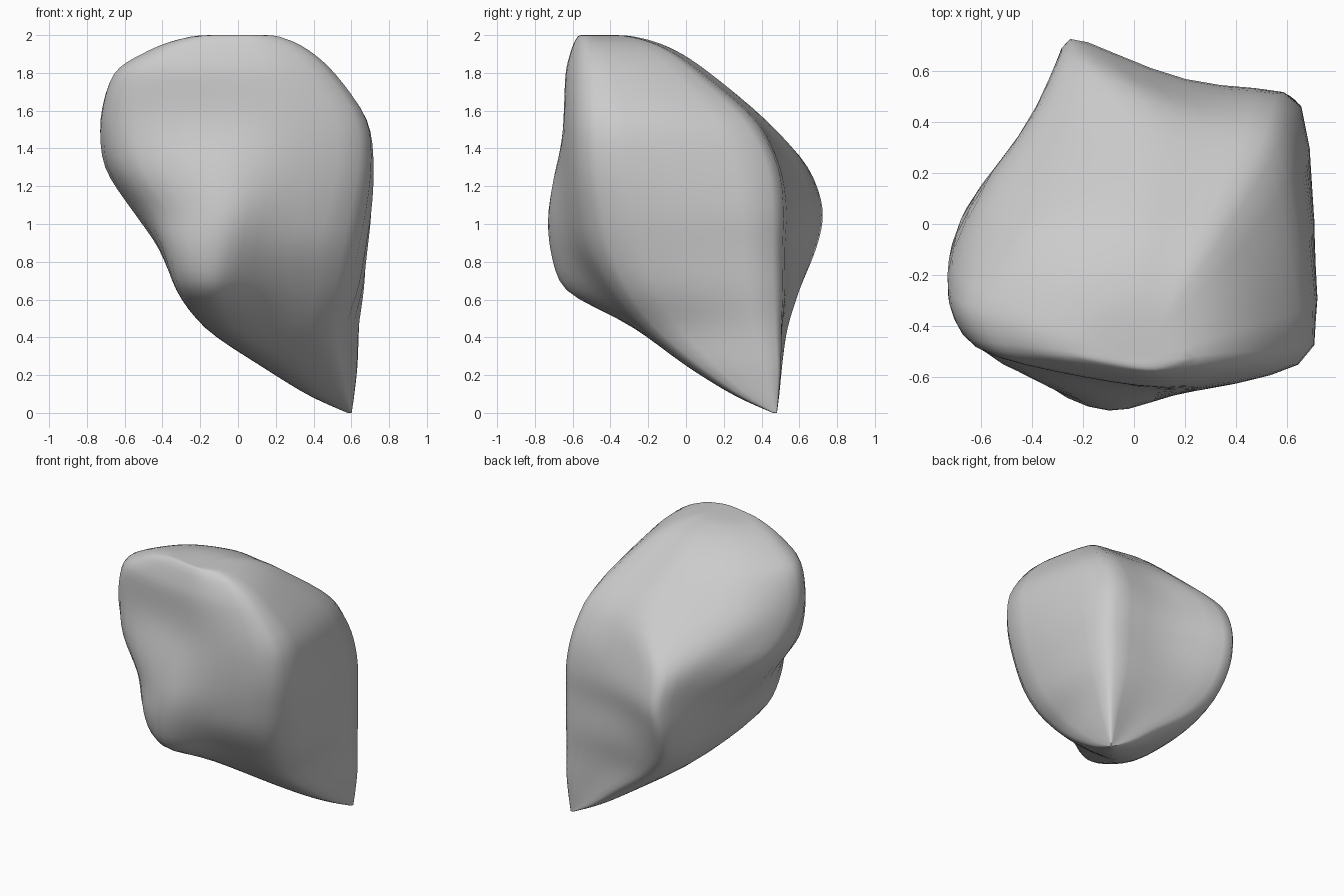
import bpy, bmesh
from mathutils import Vector

if "Cube" in bpy.data.objects:
    bpy.data.objects.remove(bpy.data.objects["Cube"])

# Horizontal outlines of the boulder: height, then eight (x, y) points running
# back-right corner, back ridge, left, front bump, front, front-right corner
RINGS = [
    (0.25, [(.645, .51), (.22, .51), (.13, .38), (.12, .20), (.15, .08), (.24, .01), (.38, .00), (.56, .05)]),
    (0.45, [(.66, .51), (-.06, .54), (-.16, .33), (-.18, .05), (-.16, -.15), (-.06, -.27), (.20, -.26), (.53, -.20)]),
    (0.65, [(.67, .51), (-.22, .61), (-.30, .40), (-.32, .00), (-.32, -.53), (-.13, -.66), (.16, -.46), (.61, -.35)]),
    (0.87, [(.67, .51), (-.27, .71), (-.36, .41), (-.42, .00), (-.38, -.60), (-.11, -.73), (.16, -.60), (.66, -.45)]),
    (1.07, [(.67, .51), (-.26, .75), (-.38, .42), (-.57, .00), (-.45, -.54), (-.09, -.74), (.21, -.64), (.70, -.49)]),
    (1.30, [(.63, .49), (-.24, .67), (-.45, .34), (-.71, -.02), (-.62, -.49), (-.12, -.69), (.26, -.65), (.73, -.52)]),
    (1.55, [(.57, .35), (.00, .43), (-.55, .17), (-.74, -.26), (-.64, -.48), (-.15, -.61), (.27, -.65), (.71, -.52)]),
    (1.80, [(.40, .06), (.00, .13), (-.42, .00), (-.67, -.32), (-.59, -.50), (-.20, -.60), (.20, -.64), (.53, -.52)]),
]
STEPS = 4


def outline(z, pts):
    """Ring of points with an extra one that hollows the back face below the crown."""
    ring = [Vector((x, y, z)) for x, y in pts]
    dent = Vector((0, 0.07 if 0.8 < z < 1.4 else 0.02 if z < 0.8 else 0, 0))
    ring.insert(1, (ring[0] + ring[1]) / 2 - dent)
    return ring


def shrink(ring, centre, factor, z):
    c = Vector((*centre, z))
    return [c + (Vector((p.x, p.y, z)) - c) * factor for p in ring]


def tangent(a, b, c):
    """Slope at b, fading to none where the line turns a sharp corner."""
    u, v = b - a, c - b
    if not (u.length and v.length):
        return Vector()
    d1, d2 = u.normalized(), v.normalized()
    return (d1 + d2) * 0.5 * min(u.length, v.length) * min(1, max(0.15, d1.dot(d2) + 0.25))


def spline(points, closed):
    """Smooth curve through the points."""
    n, out = len(points), []
    get = (lambda i: points[i % n]) if closed else (lambda i: points[max(0, min(n - 1, i))])
    for i in range(n if closed else n - 1):
        a, b, c, d = (get(i + k) for k in (-1, 0, 1, 2))
        m, k = tangent(a, b, c), tangent(b, c, d)
        for s in range(STEPS):
            t = s / STEPS
            out.append(b * (2 * t**3 - 3 * t**2 + 1) + m * (t**3 - 2 * t**2 + t)
                       + c * (3 * t**2 - 2 * t**3) + k * (t**3 - t**2))
    return out if closed else out + [points[-1]]


rings = [outline(z, pts) for z, pts in RINGS]

# Blunt foot and rounded crown
foot = [shrink(rings[0], (.60, .48), f, z) for f, z in ((.04, 0), (.33, .06), (.57, .12))]
crown = [shrink(rings[-1], (.02, -.53), f, z) for f, z in ((.78, 1.9), (.56, 1.965), (.33, 1.997), (.03, 2.0))]
rings = [spline(r, True) for r in foot + rings + crown]
columns = [spline(list(col), False) for col in zip(*rings)]

# Skin the surface
bm = bmesh.new()
grid = [[bm.verts.new(p) for p in col] for col in columns]
for i, col in enumerate(grid):
    nxt = grid[(i + 1) % len(grid)]
    for j in range(len(col) - 1):
        bm.faces.new((col[j], nxt[j], nxt[j + 1], col[j + 1]))
bm.faces.new([c[0] for c in grid])
bm.faces.new([c[-1] for c in grid])
bmesh.ops.recalc_face_normals(bm, faces=bm.faces)

# Soften the creases slightly
for _ in range(4):
    bmesh.ops.smooth_vert(bm, verts=[v for v in bm.verts if 0.02 < v.co.z < 1.99], factor=0.4,
                          use_axis_x=True, use_axis_y=True, use_axis_z=True)
for f in bm.faces:
    f.smooth = True
mesh = bpy.data.meshes.new("boulder")
bm.to_mesh(mesh)
bm.free()
boulder = bpy.data.objects.new("boulder", mesh)
bpy.context.collection.objects.link(boulder)
